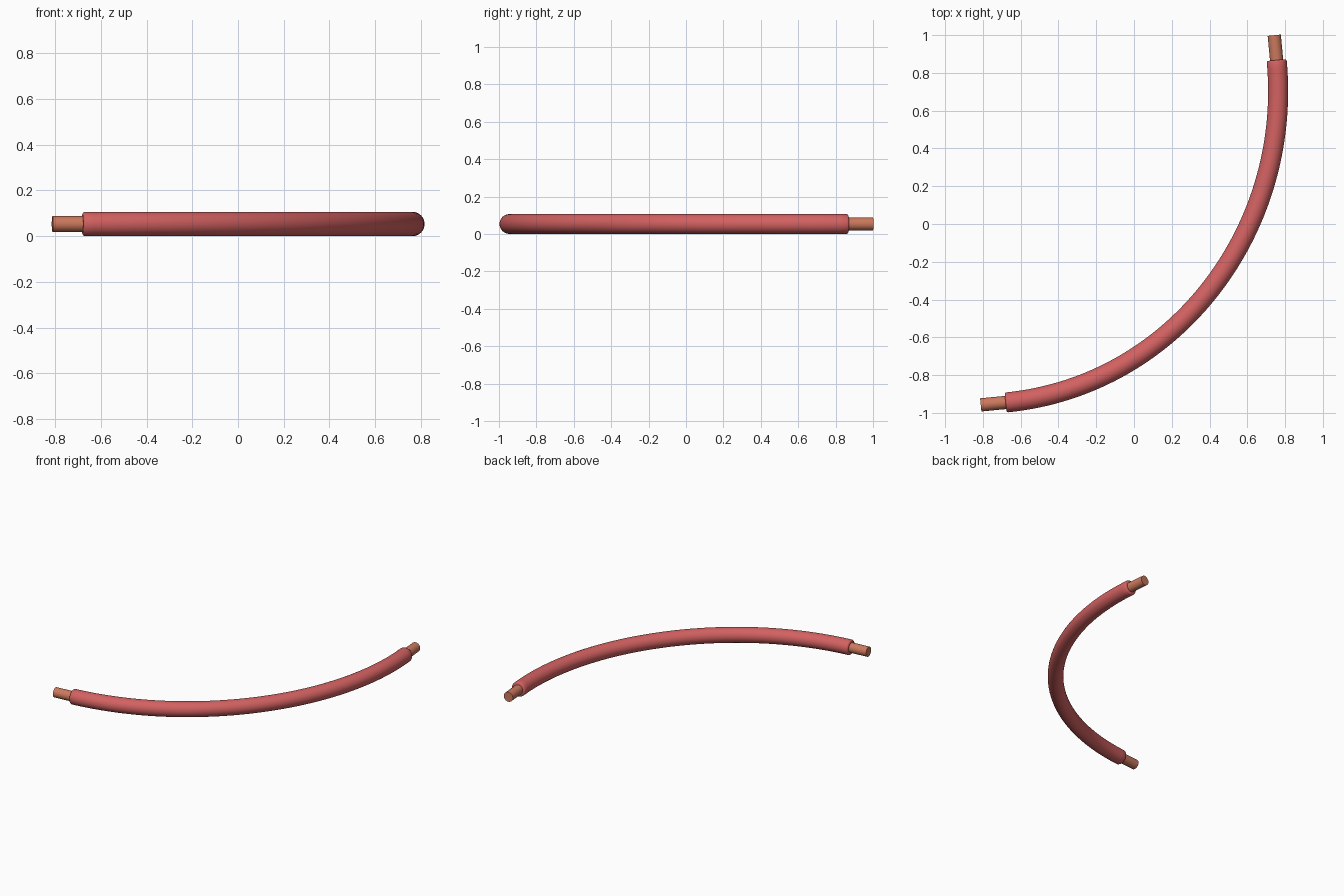
import bpy, bmesh, math
from mathutils import Vector
from mathutils.geometry import interpolate_bezier

if "Cube" in bpy.data.objects:
    bpy.data.objects.remove(bpy.data.objects["Cube"])

SIDES = 32
R_SHEATH, R_CORE = 0.053, 0.035
LEAN = math.radians(5.5)

# Centre line: quarter-turn bend between the two sheath ends
start = Vector((-0.68, -0.945, R_SHEATH))
end = Vector((0.755, 0.868, R_SHEATH))
dir_start = Vector((math.cos(LEAN), math.sin(LEAN), 0))
dir_end = Vector((-math.sin(LEAN), math.cos(LEAN), 0))
handle = 0.901
path = interpolate_bezier(start, start + dir_start * handle,
                          end - dir_end * handle, end, 64)


def material(name, rgb):
    mat = bpy.data.materials.new(name)
    mat.diffuse_color = (*rgb, 1)
    mat.use_nodes = True
    mat.node_tree.nodes["Principled BSDF"].inputs["Base Color"].default_value = mat.diffuse_color
    return mat


def sweep(name, points, radii, mat):
    """Sweep a circle along a flat path and cap both ends."""
    bm = bmesh.new()
    rings = []
    last = len(points) - 1
    for i, (p, r) in enumerate(zip(points, radii)):
        tangent = (points[min(i + 1, last)] - points[max(i - 1, 0)]).normalized()
        side = tangent.cross(Vector((0, 0, 1)))
        ring = []
        for k in range(SIDES):
            a = 2 * math.pi * k / SIDES
            ring.append(bm.verts.new(p + side * r * math.cos(a)
                                     + Vector((0, 0, r * math.sin(a)))))
        rings.append(ring)
    for a, b in zip(rings, rings[1:]):
        for k in range(SIDES):
            n = (k + 1) % SIDES
            bm.faces.new((a[k], a[n], b[n], b[k]))
    bm.faces.new(rings[0])
    bm.faces.new(rings[-1])
    bmesh.ops.recalc_face_normals(bm, faces=bm.faces[:])
    mesh = bpy.data.meshes.new(name)
    bm.to_mesh(mesh)
    bm.free()
    obj = bpy.data.objects.new(name, mesh)
    bpy.context.collection.objects.link(obj)
    mesh.materials.append(mat)
    bpy.ops.object.select_all(action='DESELECT')
    obj.select_set(True)
    bpy.context.view_layer.objects.active = obj
    bpy.ops.object.shade_smooth_by_angle(angle=math.radians(40))
    return obj


# Insulating sheath with slightly rounded end rims
rim = [(0.0, 0.009), (0.003, 0.003), (0.009, 0.0)]
sheath_points = ([start + dir_start * d for d, _ in rim] + path[1:-1]
                 + [end - dir_end * d for d, _ in reversed(rim)])
sheath_radii = ([R_SHEATH - s for _, s in rim] + [R_SHEATH] * (len(path) - 2)
                + [R_SHEATH - s for _, s in reversed(rim)])
sweep("sheath", sheath_points, sheath_radii, material("red_plastic", (0.65, 0.12, 0.12)))

# Copper core running through, with straight bare ends
BARE = 0.132
core_points = [start - dir_start * BARE] + path + [end + dir_end * BARE]
sweep("copper_core", core_points, [R_CORE] * len(core_points),
      material("copper", (0.6, 0.19, 0.11)))
